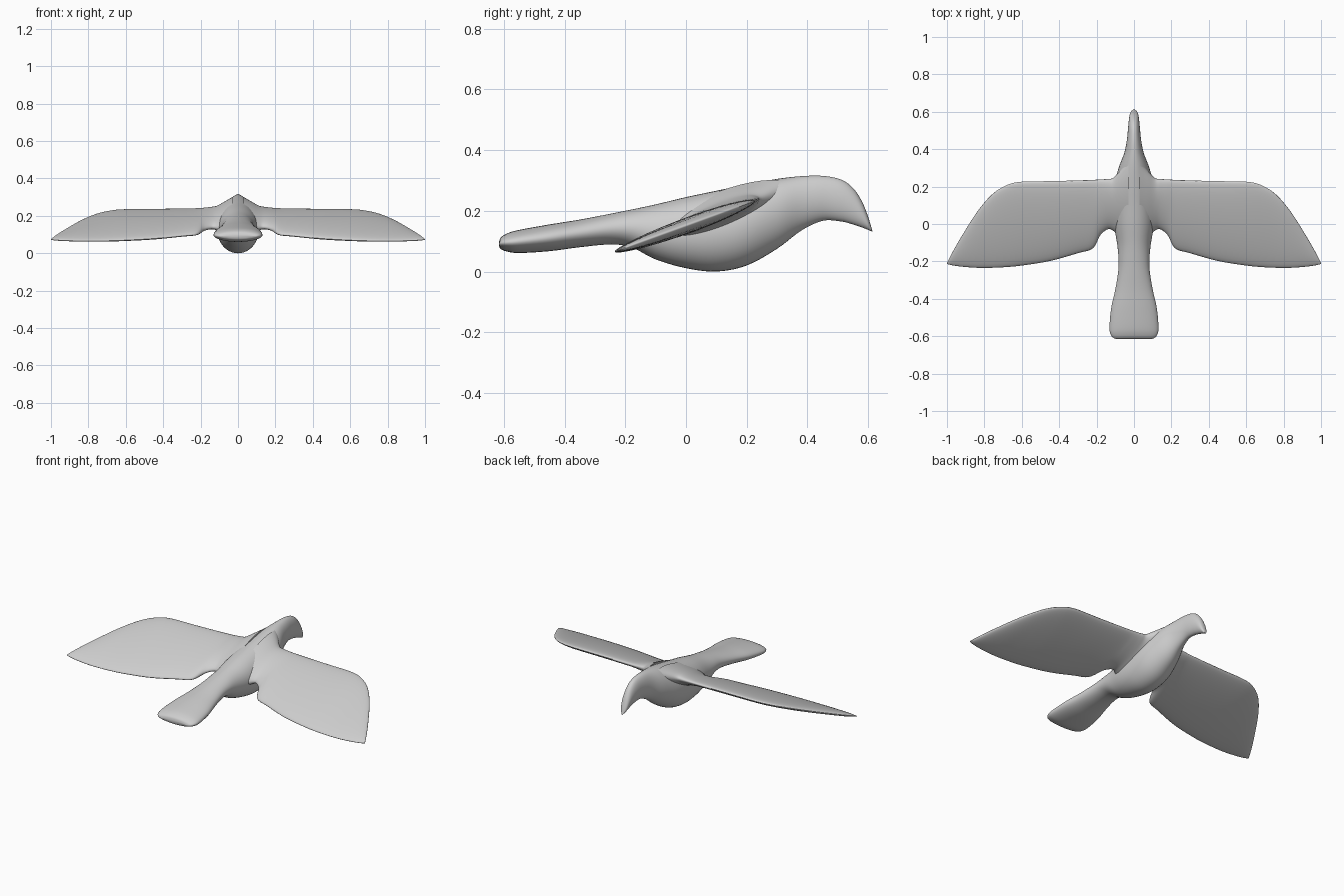
import bpy, bmesh, math

if "Cube" in bpy.data.objects:
    bpy.data.objects.remove(bpy.data.objects["Cube"])

plumage = bpy.data.materials.new("pale_grey")
plumage.diffuse_color = (0.62, 0.62, 0.62, 1)
plumage.use_nodes = True
plumage.node_tree.nodes["Principled BSDF"].inputs["Base Color"].default_value = plumage.diffuse_color


def smooth_rows(rows, steps):
    """Catmull-Rom interpolation between section rows."""
    out = []
    for i in range(len(rows) - 1):
        p0, p1 = rows[max(i - 1, 0)], rows[i]
        p2, p3 = rows[i + 1], rows[min(i + 2, len(rows) - 1)]
        for s in range(steps):
            t = s / steps
            out.append([0.5 * (2 * b + (c - a) * t + (2 * a - 5 * b + 4 * c - d) * t * t
                               + (3 * b - a - 3 * c + d) * t ** 3)
                        for a, b, c, d in zip(p0, p1, p2, p3)])
    out.append(list(rows[-1]))
    return out


def loft(name, rings):
    """Skin a list of equal rings and cap both ends."""
    bm = bmesh.new()
    loops = [[bm.verts.new(p) for p in ring] for ring in rings]
    n = len(loops[0])
    for a, b in zip(loops, loops[1:]):
        for i in range(n):
            bm.faces.new((a[i], a[(i + 1) % n], b[(i + 1) % n], b[i]))
    bm.faces.new(loops[0])
    bm.faces.new(loops[-1])
    bmesh.ops.recalc_face_normals(bm, faces=bm.faces)
    mesh = bpy.data.meshes.new(name)
    bm.to_mesh(mesh)
    bm.free()
    mesh.materials.append(plumage)
    ob = bpy.data.objects.new(name, mesh)
    bpy.context.collection.objects.link(ob)
    bpy.context.view_layer.objects.active = ob
    ob.select_set(True)
    bpy.ops.object.shade_smooth_by_angle(angle=math.radians(60))
    ob.select_set(False)
    return ob


N = 40
ANGLES = [2 * math.pi * i / N for i in range(N)]

# Body, head and tail: y, top z, bottom z, half width
body = [
    (-0.616, 0.097, 0.085, 0.085), (-0.61, 0.112, 0.074, 0.108), (-0.59, 0.125, 0.066, 0.125),
    (-0.55, 0.137, 0.061, 0.131), (-0.45, 0.155, 0.067, 0.122), (-0.35, 0.171, 0.08, 0.10),
    (-0.25, 0.190, 0.089, 0.084), (-0.18, 0.204, 0.08, 0.083), (-0.10, 0.221, 0.04, 0.091),
    (0.0, 0.245, 0.011, 0.108), (0.10, 0.266, 0.0, 0.113), (0.20, 0.287, 0.02, 0.108),
    (0.30, 0.305, 0.075, 0.082), (0.38, 0.314, 0.135, 0.052), (0.45, 0.315, 0.167, 0.038),
    (0.51, 0.303, 0.165, 0.032), (0.55, 0.275, 0.155, 0.028), (0.58, 0.23, 0.145, 0.024),
    (0.60, 0.18, 0.137, 0.017), (0.614, 0.133, 0.131, 0.002)]
loft("body", [[(w * math.cos(a), y, (top + bot) / 2 + (top - bot) / 2 * math.sin(a))
               for a in ANGLES] for y, top, bot, w in smooth_rows(body, 5)])

# Wing: x, leading y, trailing y, half thickness; flared where it meets the body
wing_rows = [
    (0.03, 0.34, -0.12, 0.075), (0.07, 0.29, -0.075, 0.06), (0.11, 0.247, -0.037, 0.044),
    (0.14, 0.241, -0.028, 0.036), (0.18, 0.238, -0.06, 0.031), (0.22, 0.236, -0.13, 0.029),
    (0.30, 0.233, -0.156, 0.028), (0.45, 0.229, -0.198, 0.028), (0.60, 0.226, -0.222, 0.027),
    (0.68, 0.208, -0.230, 0.025), (0.76, 0.157, -0.234, 0.022), (0.84, 0.063, -0.234, 0.019),
    (0.92, -0.063, -0.228, 0.014), (0.97, -0.150, -0.221, 0.009), (1.0, -0.209, -0.214, 0.002)]
rings = []
for x, lead, trail, t in smooth_rows(wing_rows, 5):
    ring = []
    for a in ANGLES:
        y = (lead + trail) / 2 + (lead - trail) / 2 * math.cos(a)
        ring.append((x, y, 0.15 + 0.36 * y + t * math.sin(a)))
    rings.append(ring)
loft("right_wing", rings)
loft("left_wing", [[(-x, y, z) for x, y, z in ring] for ring in rings])
